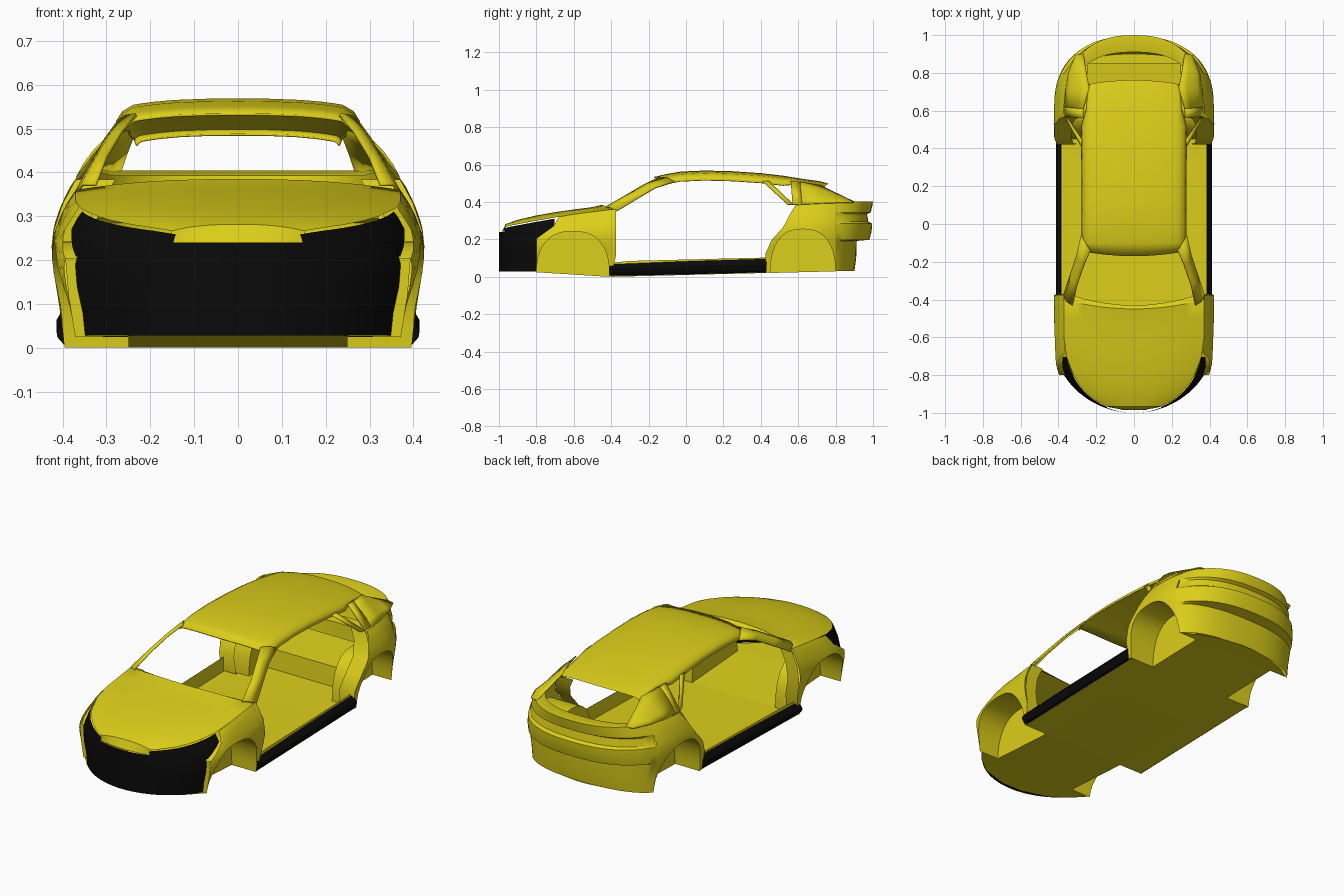
import bpy, bmesh
from math import sin, cos, pi, sqrt, radians, copysign

if "Cube" in bpy.data.objects:
    bpy.data.objects.remove(bpy.data.objects["Cube"])


def material(name, color):
    m = bpy.data.materials.new(name)
    m.diffuse_color = color
    m.use_nodes = True
    m.node_tree.nodes["Principled BSDF"].inputs["Base Color"].default_value = m.diffuse_color
    return m


YELLOW = material("yellow_paint", (0.72, 0.62, 0.01, 1))
BLACK = material("black_trim", (0.003, 0.003, 0.003, 1))


def interp(table, v):
    if v <= table[0][0]:
        return table[0][1]
    for (a, p), (b, q) in zip(table, table[1:]):
        if v <= b:
            return p + (q - p) * (v - a) / (b - a)
    return table[-1][1]


def loft(name, rows, mat=YELLOW, thick=0, closed=False, caps=False):
    """Skin rows of points into a surface and mirror it across x."""
    bm = bmesh.new()
    vs = [[bm.verts.new(p) for p in r] for r in rows]
    n = len(rows[0])
    for a, b in zip(vs, vs[1:]):
        for i in range(n if closed else n - 1):
            j = (i + 1) % n
            bm.faces.new((a[i], a[j], b[j], b[i]))
    if caps:
        bm.faces.new(vs[0])
        bm.faces.new(vs[-1])
    bmesh.ops.recalc_face_normals(bm, faces=bm.faces)
    me = bpy.data.meshes.new(name)
    bm.to_mesh(me)
    bm.free()
    me.materials.append(mat)
    ob = bpy.data.objects.new(name, me)
    bpy.context.collection.objects.link(ob)
    bpy.ops.object.select_all(action='DESELECT')
    ob.select_set(True)
    bpy.context.view_layer.objects.active = ob
    bpy.ops.object.shade_smooth_by_angle(angle=radians(30))
    mir = ob.modifiers.new("mirror", 'MIRROR')
    mir.merge_threshold = 0.0005
    if thick:
        sol = ob.modifiers.new("thickness", 'SOLIDIFY')
        sol.thickness = thick
        sol.offset = 0
    return ob


# Shared body shape: shoulder height along y, flank section, rounded ends
SHOULDER = [(-1, .255), (-.95, .272), (-.8, .30), (-.6, .335), (-.4, .36),
            (.4, .37), (.6, .385), (.8, .395), (1, .395)]
FLANK = [(0, .395), (.1, .405), (.17, .42), (.22, .425), (.26, .42),
         (.30, .405), (.34, .385), (.36, .37)]
REAR_POWER = 2.4


def top(y):
    return interp(SHOULDER, y)


def flank(y, z):
    return interp(FLANK, z * .36 / top(y))


def side(y, z):
    t = min(1, max(0, (abs(y) - .6) / .4))
    p = REAR_POWER if y > 0 else interp([(.8, 2.6), (1, 2)], z / top(y))
    return flank(y, z) * (1 - t ** p) ** (1 / p)


def floor_z(y):
    return interp([(-1, .03), (-.8, .025), (-.4, 0), (.8, .03)], y)


def arch(c, h, height, n=20):
    pts = []
    for i in range(n + 1):
        a = pi * i / n
        y = c - copysign(abs(cos(a)) ** .8, cos(a)) * h
        pts.append((y, max(floor_z(y), height * max(0, sin(a)) ** .8)))
    return pts


def panel(name, cols, k=8):
    """Body side skin from (y, low z, high z) columns."""
    loft(name, [[(side(y, lo + (hi - lo) * i / k), y, lo + (hi - lo) * i / k)
                 for i in range(k + 1)] for y, lo, hi in cols])


def edge_return(name, pts, depth):
    """Inward jamb along a panel edge."""
    loft(name, [[(side(y, z), y, z), (side(y, z) - depth, y, z)] for y, z in pts])


# Front fenders (cut below the headlight) and jambs
front = arch(-.605, .195, .243)
LIGHT_CUT = [(-.8, .205), (-.7, .277), (-.69, top(-.69))]


def fender_top(y):
    return interp(LIGHT_CUT, y) if y < -.69 else top(y)


panel("front_fender", [(y, z, fender_top(y)) for y, z in front]
      + [(-.40, .005, top(-.4)), (-.375, .11, top(-.375))])
edge_return("front_door_jamb",
            [(-.40, .005), (-.375, .11), (-.37, .2), (-.37, .28), (-.375, .355)], .07)
edge_return("fender_front_return", [(-.80, .027), (-.80, .12), (-.80, .205)], .05)

# Rear quarters, narrowing to a band ahead of the wheel arch
rear = arch(.625, .175, .255)
QTOP = [(.42, .12), (.46, .2), (.52, .265), (.555, .33), (.57, .384)]


def quarter_top(y):
    return interp(QTOP, y) if y < .57 else top(y)


panel("rear_quarter", [(.425, .025, .125)] + [(y, z, quarter_top(y)) for y, z in rear])
edge_return("rear_door_jamb", [(.425, .025)] + QTOP, .09)

# Wheel wells: arch tunnel plus inner wall
for name, pts in (("front_wheel_well", front), ("rear_wheel_well", rear)):
    loft(name, [[(side(y, z), y, z) for y, z in pts],
                [(.25, y, z) for y, z in pts],
                [(.25, y, floor_z(y) - .0005) for y, z in pts]])

# Floor with wheel notches, and raised trunk floor
FLOOR = [(-.985, .06), (-.94, .21), (-.87, .30), (-.80, .362), (-.799, .25),
         (-.411, .25), (-.41, .392), (.449, .392), (.45, .25), (.799, .25),
         (.80, .35), (.85, .28), (.89, .16), (.908, .03)]
loft("floor", [[(0, y, floor_z(y)), (w, y, floor_z(y))] for y, w in FLOOR])
loft("trunk_step", [[(0, y, z), (.25, y, z)]
                    for y, z in ((.58, .025), (.59, .13), (.85, .15))])

# Hood with nose drop in front and cowl behind
CROWN = [(-.97, .28), (-.9, .305), (-.8, .328), (-.7, .346), (-.55, .367), (-.4, .385)]
FR = [0, .2, .4, .6, .75, .88, 1]
rows = [[(f * .15, -.985 + .02 * f * f, .238) for f in FR]]
for y in (-.965, -.94, -.9, -.85, -.8, -.7, -.6, -.5, -.4):
    w, zc, ze = side(y, top(y)), interp(CROWN, y), top(y)
    rows.append([(f * w, y - (.05 * (1 - f * f) if y == -.4 else 0),
                  zc - (zc - ze) * f ** 2.5) for f in FR])
rows.append([(f * .35, -.37 - .06 * (1 - f * f), .37 - .02 * f ** 2.5) for f in FR])
loft("hood", rows)


def nose(a, z, out=1.0):
    a = radians(a)
    y = -.6 - .4 * cos(a)
    return (flank(y, z) * sin(a) * out, y, z)


# Black front bumper and headlights
loft("front_bumper", [[nose(60 * i / 14, z, 1.01) for z in (.028, .08, .14, .19, .24)]
                      for i in range(15)], BLACK)
LOW = [(50, .235), (60, .20), (75, .272)]
rows = []
for i in range(13):
    a = 22 + 53 * i / 12
    lo, hi = interp(LOW, a), top(-.6 - .4 * cos(radians(a))) - .006
    rows.append([nose(a, lo + (hi - lo) * k / 4, interp([(55, 1.005), (75, .98)], a))
                 for k in range(5)])
loft("headlight", rows, BLACK)

# Tail: stepped bumper, tail panel, light groove, lip and deck (z, depth, width factor)
TAIL = [(.03, .10, 1), (.10, .11, 1), (.192, .113, 1), (.198, .18, 1), (.24, .192, 1),
        (.285, .195, 1), (.295, .175, .985), (.335, .168, .985), (.345, .188, 1),
        (.375, .195, 1), (.402, .20, 1), (.404, .18, .97), (.392, .11, .84)]
rows = []
for z, d, f in TAIL:
    row = []
    for i in range(15):
        a = radians(60 * i / 14)
        x = (1 - cos(a) ** REAR_POWER) ** (1 / REAR_POWER) if i else 0
        row.append((flank(.8, min(z, .395)) * x * f, .8 + (cos(a) - .5) * 2 * d, z))
    rows.append(row)
loft("tail_and_rear_bumper", rows)

# Roof with side rails and rear spoiler edge (y, half width, height)
ROOF = [(-.15, .235, .532), (-.10, .238, .548), (-.03, .238, .56), (.1, .238, .566),
        (.25, .238, .562), (.4, .24, .552), (.52, .24, .538), (.62, .238, .522),
        (.70, .235, .508), (.74, .225, .498), (.70, .22, .486)]
rows = []
for i, (y, w, z) in enumerate(ROOF):
    rail = 1 if 0 < i < 7 else .3
    bow = -.02 if i == 0 else (.02 if i > 7 else 0)
    row = [(f * w, y + bow * (1 - f * f), z - .014 * f ** 3) for f in (0, .3, .6, .8, .92, 1)]
    row += [(w + .024 * rail, y, z - .014 - .014 * rail),
            (w + .038 * rail, y, z - .014 - .036 * rail)]
    rows.append(row)
loft("roof", rows, thick=.005)

# Windshield pillars
loft("windshield_pillar", [
    [(.325, -.43, .372), (.355, -.41, .372), (.37, -.37, .352)],
    [(.30, -.32, .435), (.322, -.30, .432), (.335, -.265, .415)],
    [(.265, -.22, .494), (.287, -.20, .488), (.302, -.165, .475)],
    [(.232, -.14, .532), (.258, -.10, .528), (.278, -.06, .508)]], thick=.008)

# Rear pillars between roof, shoulder and rear window
UP = [(.268, .61, .506), (.237, .72, .488), (.252, .80, .448), (.268, .90, .40)]
DOWN = [(.367, .62, .388), (.362, .70, .391), (.348, .80, .396), (.31, .89, .398)]
loft("rear_pillar", [[tuple(p + (q - p) * k / 4 + (.012 * sin(pi * k / 4) if c == 0 else 0)
                            for c, (p, q) in enumerate(zip(u, d))) for k in range(5)]
                     for u, d in zip(UP, DOWN)], thick=.006)

# Front edge of rear pillar and quarter window strut
loft("quarter_window_rear_frame", [[(.27, .56, .51), (.268, .61, .506)],
                                   [(.365, .57, .386), (.367, .62, .388)]], thick=.006)
loft("quarter_window_strut", [[(.277, .41, .51), (.277, .445, .51)],
                              [(.355, .545, .386), (.358, .575, .386)]], thick=.008)

# Thin black sills and painted rockers behind them
SILL = [(.386, .008), (.398, .012), (.412, .035), (.414, .055), (.400, .085), (.388, .095)]
loft("side_sill", [[(x, y, z * s + o) for x, z in SILL]
                   for y, s, o in ((-.41, .7, 0), (0, .8, .007), (.43, .82, .018))],
     BLACK, closed=True, caps=True)
loft("inner_rocker", [[(.385, y, floor_z(y)), (.382, y, z)]
                      for y, z in ((-.40, .075), (-.3, .085), (.43, .103))])
